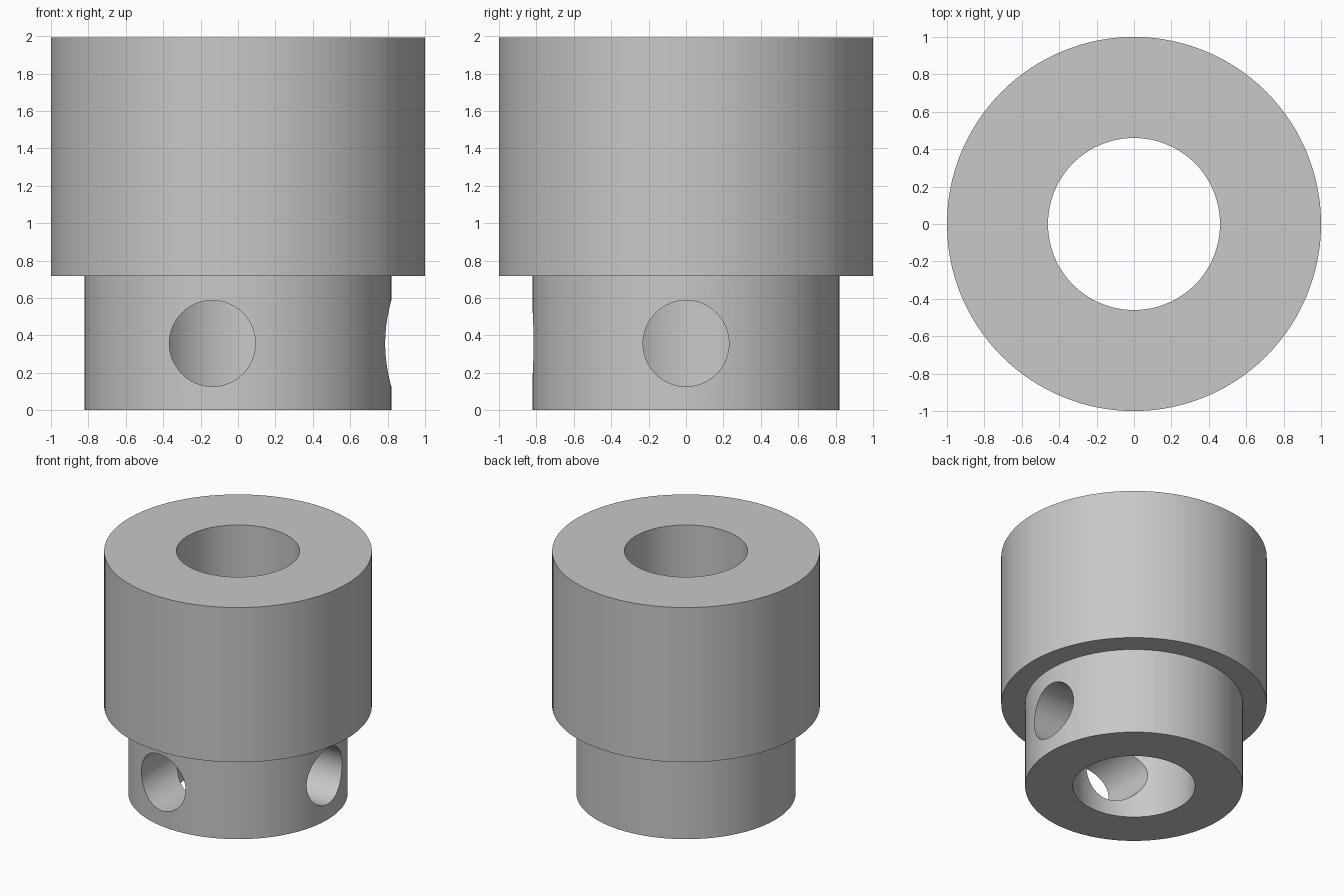
import bpy
import math

if "Cube" in bpy.data.objects:
    bpy.data.objects.remove(bpy.data.objects["Cube"], do_unlink=True)

SEGMENTS = 128
HOLE_Z = 0.357
HOLE_RADIUS = 0.23

# Plain grey metal
metal = bpy.data.materials.new("grey_metal")
metal.use_nodes = True
colour = (0.58, 0.58, 0.58, 1)
metal.diffuse_color = colour
metal.node_tree.nodes["Principled BSDF"].inputs["Base Color"].default_value = colour


def lathe_ring(name, profile):
    """Revolve a closed (radius, height) profile around z."""
    verts, faces = [], []
    n = len(profile)
    for i in range(SEGMENTS):
        a = math.tau * i / SEGMENTS
        verts += [(r * math.cos(a), r * math.sin(a), z) for r, z in profile]
        nxt = (i + 1) % SEGMENTS
        for j in range(n):
            k = (j + 1) % n
            faces.append((i * n + j, nxt * n + j, nxt * n + k, i * n + k))
    mesh = bpy.data.meshes.new(name)
    mesh.from_pydata(verts, [], faces)
    mesh.materials.append(metal)
    obj = bpy.data.objects.new(name, mesh)
    bpy.context.collection.objects.link(obj)
    return obj


def drill(target, name, location, rotation):
    """Cut a radial screw hole that ends inside the bore."""
    bpy.ops.mesh.primitive_cylinder_add(
        vertices=64, radius=HOLE_RADIUS, depth=1, location=location, rotation=rotation)
    cutter = bpy.context.object
    cutter.name = name
    cutter.data.materials.append(metal)
    cutter.hide_render = True
    mod = target.modifiers.new(name, "BOOLEAN")
    mod.operation = "DIFFERENCE"
    mod.solver = "EXACT"
    mod.object = cutter
    bpy.context.view_layer.objects.active = target
    bpy.ops.object.modifier_apply(modifier=name)
    bpy.data.objects.remove(cutter, do_unlink=True)


# Stepped collar: narrow hub below, wide body above, bore right through
collar = lathe_ring("stepped_collar", [
    (0.46, 0), (0.82, 0), (0.82, 0.718), (1, 0.718), (1, 1.993), (0.46, 1.993)])

# Screw holes: one on the side, one offset on the front
drill(collar, "side_hole", (0.7, 0, HOLE_Z), (0, math.pi / 2, 0))
drill(collar, "front_hole", (-0.137, -0.7, HOLE_Z), (math.pi / 2, 0, 0))

# Smooth walls with crisp rims
bpy.ops.object.select_all(action="DESELECT")
collar.select_set(True)
bpy.context.view_layer.objects.active = collar
bpy.ops.object.shade_smooth_by_angle(angle=math.radians(30))
